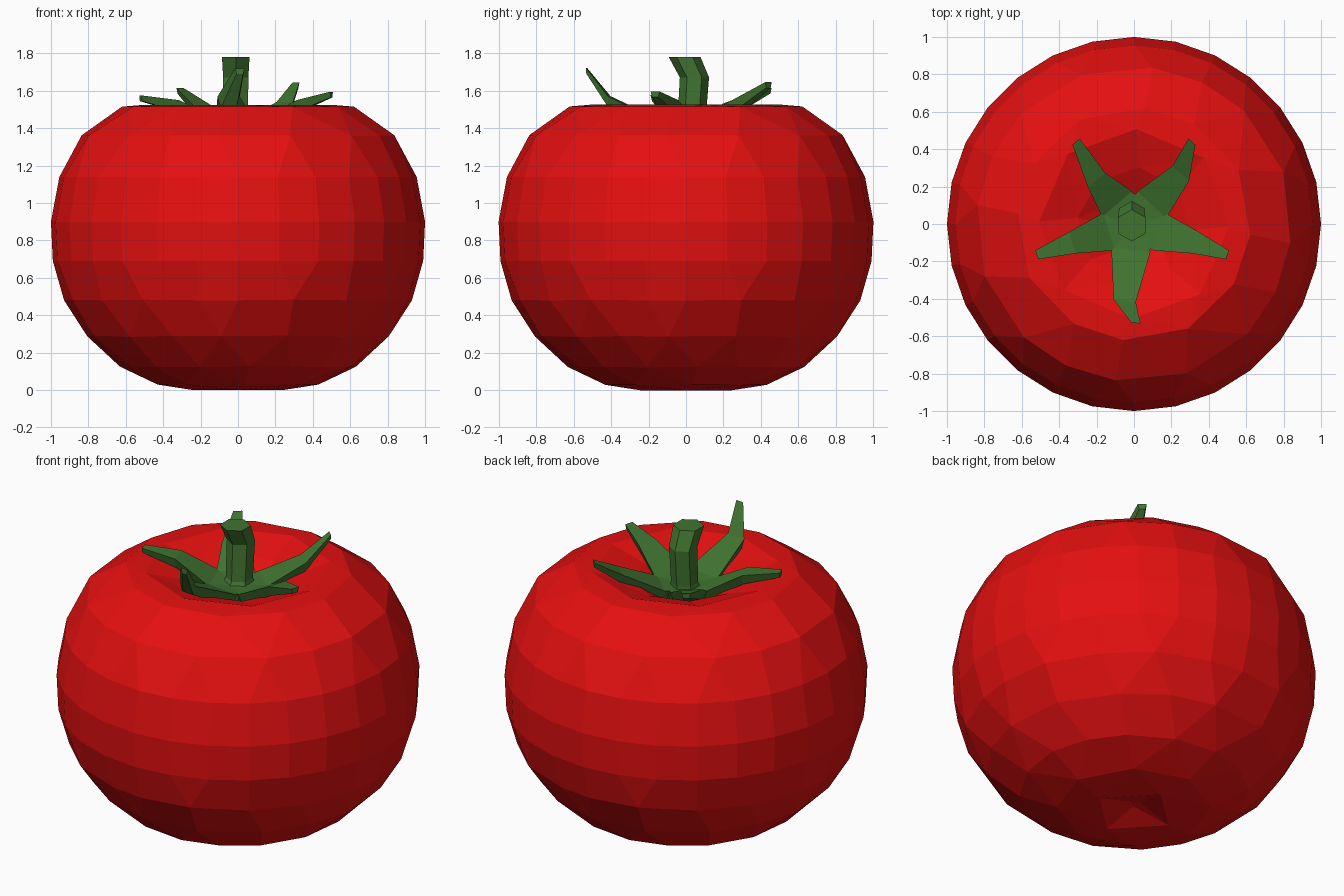
import bpy, bmesh, math
from mathutils import Vector

if "Cube" in bpy.data.objects:
    bpy.data.objects.remove(bpy.data.objects["Cube"])


def material(name, rgb):
    m = bpy.data.materials.new(name)
    m.diffuse_color = (*rgb, 1)
    m.use_nodes = True
    m.node_tree.nodes["Principled BSDF"].inputs["Base Color"].default_value = m.diffuse_color
    return m


red = material("tomato red", (0.78, 0.005, 0.005))
green = material("leaf green", (0.052, 0.175, 0.03))


def finish(bm, name, mat):
    bmesh.ops.recalc_face_normals(bm, faces=bm.faces)
    me = bpy.data.meshes.new(name)
    bm.to_mesh(me)
    bm.free()
    me.materials.append(mat)
    ob = bpy.data.objects.new(name, me)
    bpy.context.collection.objects.link(ob)
    return ob


def loft(bm, rings):
    """Skin closed rings of points and cap both ends."""
    rings = [[bm.verts.new(p) for p in ring] for ring in rings]
    for a, b in zip(rings, rings[1:]):
        for i in range(len(a)):
            j = (i + 1) % len(a)
            bm.faces.new((a[i], a[j], b[j], b[i]))
    bm.faces.new(rings[0][::-1])
    bm.faces.new(rings[-1])


def circle(r, z, n, x=0, y=0, turn=0):
    return [(x + r * math.cos(turn + i * math.tau / n),
             y + r * math.sin(turn + i * math.tau / n), z) for i in range(n)]


# Fruit: turned profile with dimples, thinned into irregular facets
profile = [(0.03, 0.05), (0.11, 0.03), (0.22, 0), (0.42, 0.03), (0.63, 0.125),
           (0.81, 0.29), (0.93, 0.48), (0.99, 0.69), (1.0, 0.9), (0.955, 1.14),
           (0.84, 1.36), (0.62, 1.515), (0.5, 1.525), (0.3, 1.46), (0.15, 1.38), (0.03, 1.35)]
bm = bmesh.new()
loft(bm, [circle(r, z, 28) for r, z in profile])
fruit = finish(bm, "fruit", red)
thin = fruit.modifiers.new("facets", 'DECIMATE')
thin.ratio = 0.45

# Stem: hexagonal stalk bending forward at the top
bm = bmesh.new()
loft(bm, [circle(r, z, 6, -0.012, y, math.pi / 6) for r, y, z in
          [(0.1, 0.01, 1.38), (0.075, 0.03, 1.45), (0.078, 0.045, 1.67), (0.085, -0.008, 1.78)]])
finish(bm, "stem", green)

# Calyx: five curling sepals around a low pentagonal hub
bm = bmesh.new()
loft(bm, [circle(0.15, 1.36, 5, turn=math.pi / 2), circle(0.165, 1.43, 5, turn=math.pi / 2)])
# each sepal: middle point, then tip (x, y, top height)
sepals = [((-0.33, -0.10, 1.55), (-0.52, -0.165, 1.575)),
          ((0.33, -0.10, 1.55), (0.50, -0.165, 1.595)),
          ((-0.05, -0.41, 1.57), (0.01, -0.53, 1.72)),
          ((-0.20, 0.235, 1.53), (-0.31, 0.44, 1.615)),
          ((0.25, 0.27, 1.54), (0.31, 0.44, 1.645))]
for mid, tip in sepals:
    mid, tip = Vector(mid), Vector(tip)
    out = Vector((mid.x, mid.y, 0)).normalized()
    root = out * 0.14 + Vector((0, 0, 1.44))
    hub = Vector((0, 0, 1.42))
    side = Vector((-out.y, out.x, 0))
    rings = []
    for p, w, t in [(hub, 0.16, 0.05), (root, 0.21, 0.07), (mid, 0.12, 0.06), (tip, 0.05, 0.03)]:
        s, down = side * w / 2, Vector((0, 0, -t))
        rings.append([p - s, p + s, p + s * 0.7 + down, p - s * 0.7 + down])
    loft(bm, rings)
finish(bm, "calyx", green)
